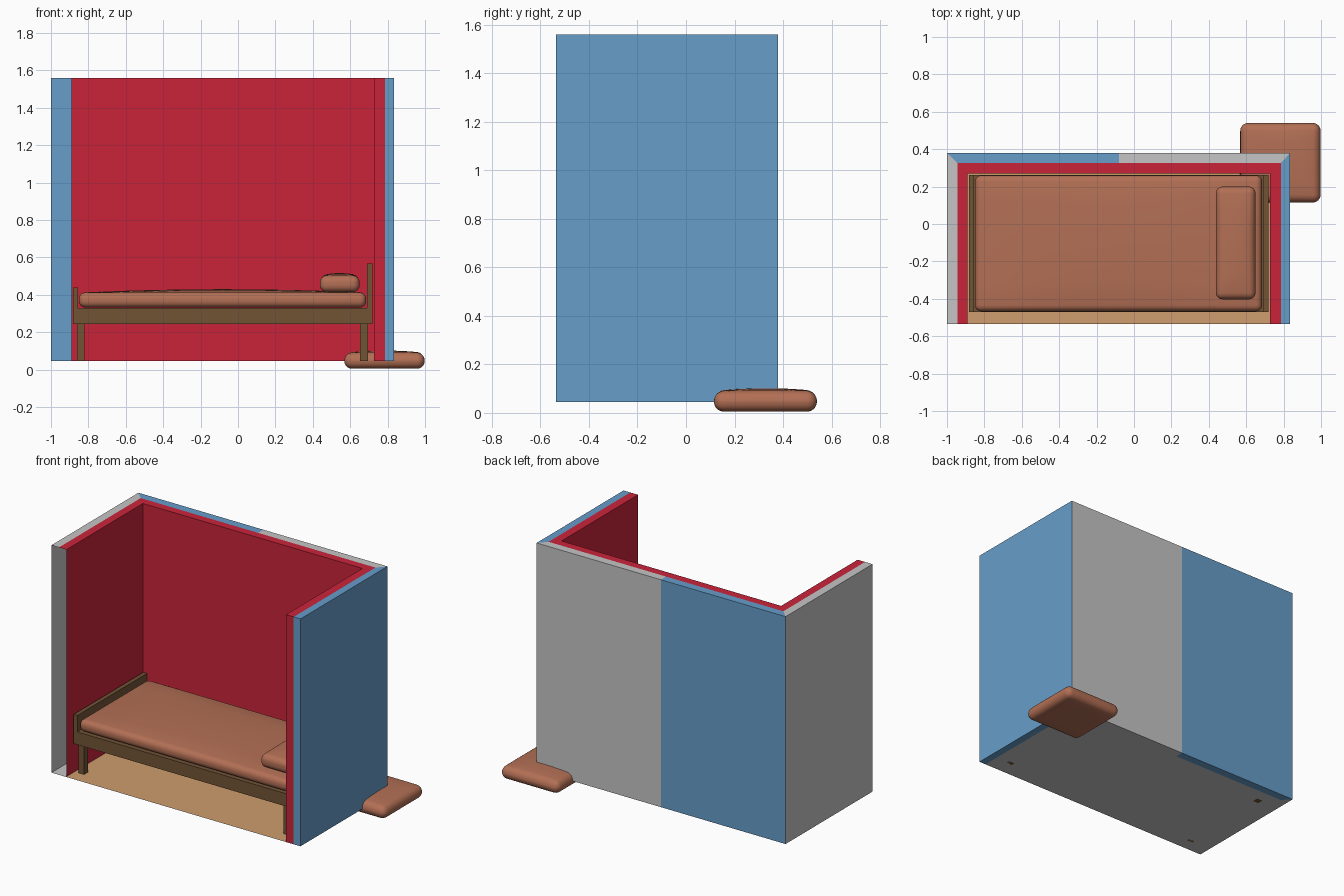
import bpy, bmesh
from mathutils import Vector

if "Cube" in bpy.data.objects:
    bpy.data.objects.remove(bpy.data.objects["Cube"])


def material(name, rgb):
    m = bpy.data.materials.new(name)
    m.diffuse_color = (*rgb, 1)
    m.use_nodes = True
    m.node_tree.nodes["Principled BSDF"].inputs["Base Color"].default_value = m.diffuse_color
    return m


BLUE = material("pale blue", (0.135, 0.34, 0.59))
GREY = material("light grey", (0.56, 0.56, 0.56))
RED = material("crimson", (0.59, 0.017, 0.042))
TAN = material("tan floor", (0.62, 0.34, 0.155))
WOOD = material("dark wood", (0.165, 0.088, 0.036))
CLAY = material("terracotta fabric", (0.45, 0.16, 0.09))


def finish(name, bm, mats):
    me = bpy.data.meshes.new(name)
    bm.to_mesh(me)
    bm.free()
    for m in mats:
        me.materials.append(m)
    ob = bpy.data.objects.new(name, me)
    bpy.context.collection.objects.link(ob)
    return ob


def box(name, lo, hi, mat):
    lo, hi = Vector(lo), Vector(hi)
    bm = bmesh.new()
    bmesh.ops.create_cube(bm, size=1)
    for v in bm.verts:
        v.co = (lo + hi) / 2 + v.co * (hi - lo)
    return finish(name, bm, [mat])


def soft(name, lo, hi, r, crown):
    """Rounded box whose top swells by crown in the middle."""
    lo, hi = Vector(lo), Vector(hi)
    mid, half = (lo + hi) / 2, (hi - lo) / 2
    bm = bmesh.new()
    bmesh.ops.create_cube(bm, size=2)
    bmesh.ops.subdivide_edges(bm, edges=bm.edges[:], cuts=11, use_grid_fill=True)
    for v in bm.verts:
        core, out = Vector(), Vector()
        for i in range(3):
            t = v.co[i]
            s = 1 if t > 0 else -1
            core[i] = (half[i] - r) * s * min(abs(t) * 2, 1)
            out[i] = s * max(abs(t) * 2 - 1, 0)
        # vertices on the shell are pushed out by the corner radius
        p = core + out.normalized() * r
        u, w = p.x / half.x, p.y / half.y
        if p.z > 0:
            p.z += crown * (1 - u * u) * (1 - w * w) * p.z / half.z
        v.co = mid + p
    for f in bm.faces:
        f.smooth = True
    return finish(name, bm, [CLAY])


# Booth walls: three nested U-shaped paths (outer, middle, inner)
Z0, Z1, FRONT = 0.045, 1.56, -0.535


def u_path(left, back, right):
    return [(left, FRONT), (left, back), (-0.08, back), (right, back), (right, FRONT)]


outer = u_path(-1, 0.38, 0.835)
middle = u_path(-0.945, 0.325, 0.785)
inner = u_path(-0.89, 0.27, 0.728)


def quad(bm, pts, idx=0):
    f = bm.faces.new([bm.verts.new(p) for p in pts])
    f.material_index = idx


def wall(bm, a, b, idx):
    quad(bm, [(*b, Z0), (*a, Z0), (*a, Z1), (*b, Z1)], idx)


def strip(bm, p, q, i, z, up, idx):
    pts = [(*p[i], z), (*q[i], z), (*q[i + 1], z), (*p[i + 1], z)]
    quad(bm, pts if up else pts[::-1], idx)


# Outer shell with alternating grey and blue panels, open at the left end
bm = bmesh.new()
for i in range(4):
    c = i % 2
    wall(bm, outer[i], outer[i + 1], c)
    strip(bm, outer, middle, i, Z1, True, c)
    strip(bm, outer, middle, i, Z0, False, c)
wall(bm, outer[4], middle[4], 1)
finish("outer_walls", bm, [GREY, BLUE])

# Inner lining
bm = bmesh.new()
for i in range(4):
    wall(bm, inner[i + 1], inner[i], 0)
    strip(bm, middle, inner, i, Z1, True, 0)
wall(bm, middle[4], inner[4], 0)
finish("inner_lining", bm, [RED])

# Floor: grey underside and tan top
bm = bmesh.new()
quad(bm, [(x, y, Z0) for x, y in middle])
quad(bm, [(x, y, Z0 + 0.003) for x, y in inner[::-1]], 1)
finish("floor", bm, [GREY, TAN])

# Bed frame
Y0, Y1 = -0.47, 0.263
box("bed_frame", (-0.855, Y0, 0.245), (0.69, Y1, 0.33), WOOD)
box("footboard", (-0.882, Y0, 0.245), (-0.855, Y1, 0.44), WOOD)
box("headboard", (0.69, Y0, 0.245), (0.718, Y1, 0.568), WOOD)
for side, x in (("foot", -0.862), ("head", 0.652)):
    for place, y in (("front", Y0 + 0.02), ("back", Y1 - 0.062)):
        box(f"{side}_{place}_leg", (x, y, Z0), (x + 0.042, y + 0.042, 0.245), WOOD)

# Soft furnishings
soft("mattress", (-0.85, -0.467, 0.332), (0.685, 0.26, 0.412), 0.034, 0.018)
soft("pillow", (0.438, -0.403, 0.415), (0.65, 0.2, 0.502), 0.036, 0.014)
soft("floor_cushion", (0.568, 0.115, 0.005), (0.998, 0.54, 0.09), 0.042, 0.012)
